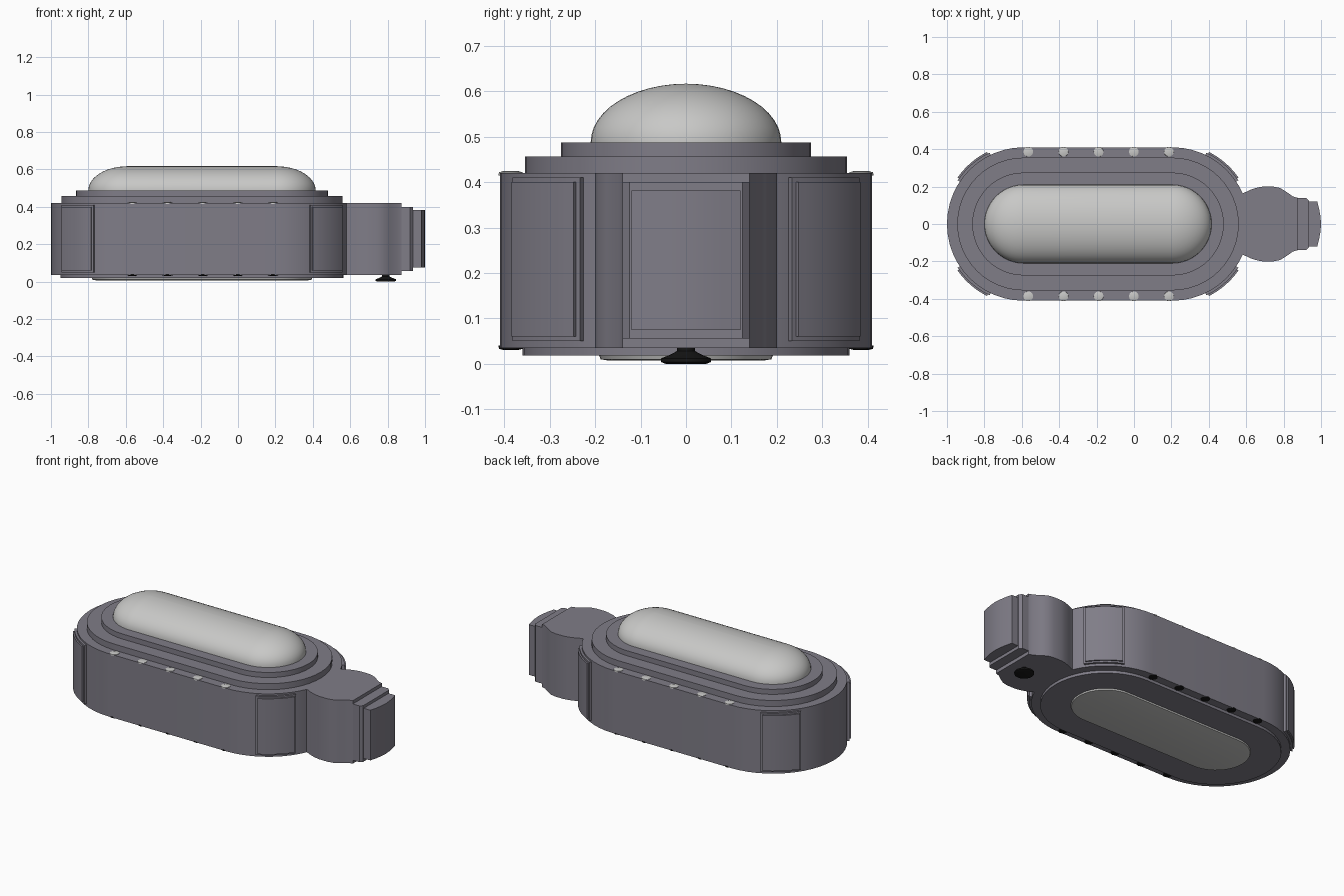
import bpy, bmesh, math

if "Cube" in bpy.data.objects:
    bpy.data.objects.remove(bpy.data.objects["Cube"])

XL, XR = -0.59, 0.205          # centres of the two rounded hull ends


def material(name, rgb):
    m = bpy.data.materials.new(name)
    m.diffuse_color = (*rgb, 1)
    m.use_nodes = True
    m.node_tree.nodes["Principled BSDF"].inputs["Base Color"].default_value = m.diffuse_color
    return m


HULL = material("hull grey", (0.215, 0.205, 0.245))
PALE = material("pale grey", (0.58, 0.58, 0.57))
BLACK = material("black", (0.008, 0.008, 0.008))


def loft(name, rings, mat, angle=30):
    """Skin a stack of equal-length point rings and cap both ends."""
    bm = bmesh.new()
    loops = [[bm.verts.new(p) for p in ring] for ring in rings]
    n = len(loops[0])
    for a, b in zip(loops, loops[1:]):
        for i in range(n):
            j = (i + 1) % n
            bm.faces.new((a[i], a[j], b[j], b[i]))
    bm.faces.new(loops[0][::-1])
    bm.faces.new(loops[-1])
    bmesh.ops.recalc_face_normals(bm, faces=bm.faces[:])
    mesh = bpy.data.meshes.new(name)
    bm.to_mesh(mesh)
    bm.free()
    mesh.materials.append(mat)
    ob = bpy.data.objects.new(name, mesh)
    bpy.context.collection.objects.link(ob)
    bpy.ops.object.select_all(action='DESELECT')
    ob.select_set(True)
    bpy.context.view_layer.objects.active = ob
    bpy.ops.object.shade_smooth_by_angle(angle=math.radians(angle))
    return ob


def stadium(r, z, seg=24):
    pts = []
    for cx, start in ((XR, -90), (XL, 90)):
        for i in range(seg + 1):
            a = math.radians(start + 180 * i / seg)
            pts.append((cx + r * math.cos(a), r * math.sin(a), z))
    return pts


def circle(x, y, r, z, seg=20):
    return [(x + r * math.cos(2 * math.pi * i / seg),
             y + r * math.sin(2 * math.pi * i / seg), z) for i in range(seg)]


def prism(name, outline, z0, z1, mat):
    return loft(name, [[(x, y, z) for x, y in outline] for z in (z0, z1)], mat)


def mirrored(half):
    """Close a half outline across the x axis."""
    return half + [(x, -y) for x, y in reversed(half) if y > 1e-6]


# Stepped hull
for name, r, z0, z1 in (("hull_body", 0.41, 0.035, 0.42),
                        ("lower_step", 0.36, 0.018, 0.04),
                        ("upper_step", 0.355, 0.41, 0.457),
                        ("top_step", 0.275, 0.45, 0.488)):
    loft(name, [stadium(r, z0), stadium(r, z1)], HULL)

# Long domed canopy on top and shallow belly plate
dome = []
for k in range(13):
    t = math.radians(89.5 * k / 12)
    dome.append(stadium(0.21 * math.cos(t), 0.488 + 0.129 * math.sin(t)))
loft("canopy", [stadium(0.21, 0.48)] + dome, PALE, 40)
loft("belly_plate", [stadium(0.17, 0.007), stadium(0.188, 0.010), stadium(0.192, 0.02)], PALE)


# Curved armour panels on the four hull corners
def arc_panel(name, cx, mid, half, r, z0, z1):
    angs = [math.radians(mid - half + 2 * half * i / 8) for i in range(9)]
    outer = [(cx + r * math.cos(a), r * math.sin(a)) for a in angs]
    inner = [(cx + 0.39 * math.cos(a), 0.39 * math.sin(a)) for a in reversed(angs)]
    prism(name, outer + inner, z0, z1, HULL)


for label, cx, mid in (("front_right", XR, -49), ("back_right", XR, 49),
                       ("front_left", XL, -131), ("back_left", XL, 131)):
    arc_panel(label + "_panel_frame", cx, mid, 15.5, 0.423, 0.05, 0.41)
    arc_panel(label + "_panel", cx, mid, 14, 0.432, 0.06, 0.40)

# Neck and stepped nose at the right end
prism("neck", mirrored([(0.50, 0.15), (0.585, 0.165), (0.62, 0.182), (0.66, 0.195),
                        (0.69, 0.2), (0.745, 0.2), (0.78, 0.193), (0.81, 0.175),
                        (0.85, 0.147), (0.875, 0.14)]), 0.035, 0.42, HULL)
prism("nose_collar", mirrored([(0.80, 0.14), (0.92, 0.14), (0.935, 0.125)]), 0.056, 0.40, HULL)
prism("nose_tip", mirrored([(0.85, 0.12), (0.98, 0.12), (0.99, 0.08), (0.997, 0.04),
                            (1.0, 0.0)]), 0.075, 0.382, HULL)

# Round sensor below the neck
loft("belly_sensor", [circle(0.79, 0, r, z) for r, z in
                      ((0.045, 0.0), (0.055, 0.004), (0.055, 0.012),
                       (0.035, 0.02), (0.02, 0.028), (0.02, 0.04))], BLACK)

# Rows of rim lights: pale above, black below
for side, y in (("front", -0.386), ("back", 0.386)):
    for i in range(5):
        x = -0.565 + 0.188 * i
        loft(f"{side}_top_light_{i + 1}", [circle(x, y, r, z, 12) for r, z in
             ((0.027, 0.415), (0.026, 0.422), (0.015, 0.425))], PALE)
        loft(f"{side}_bottom_light_{i + 1}", [circle(x, y, r, z, 12) for r, z in
             ((0.015, 0.030), (0.026, 0.033), (0.027, 0.04))], BLACK)
